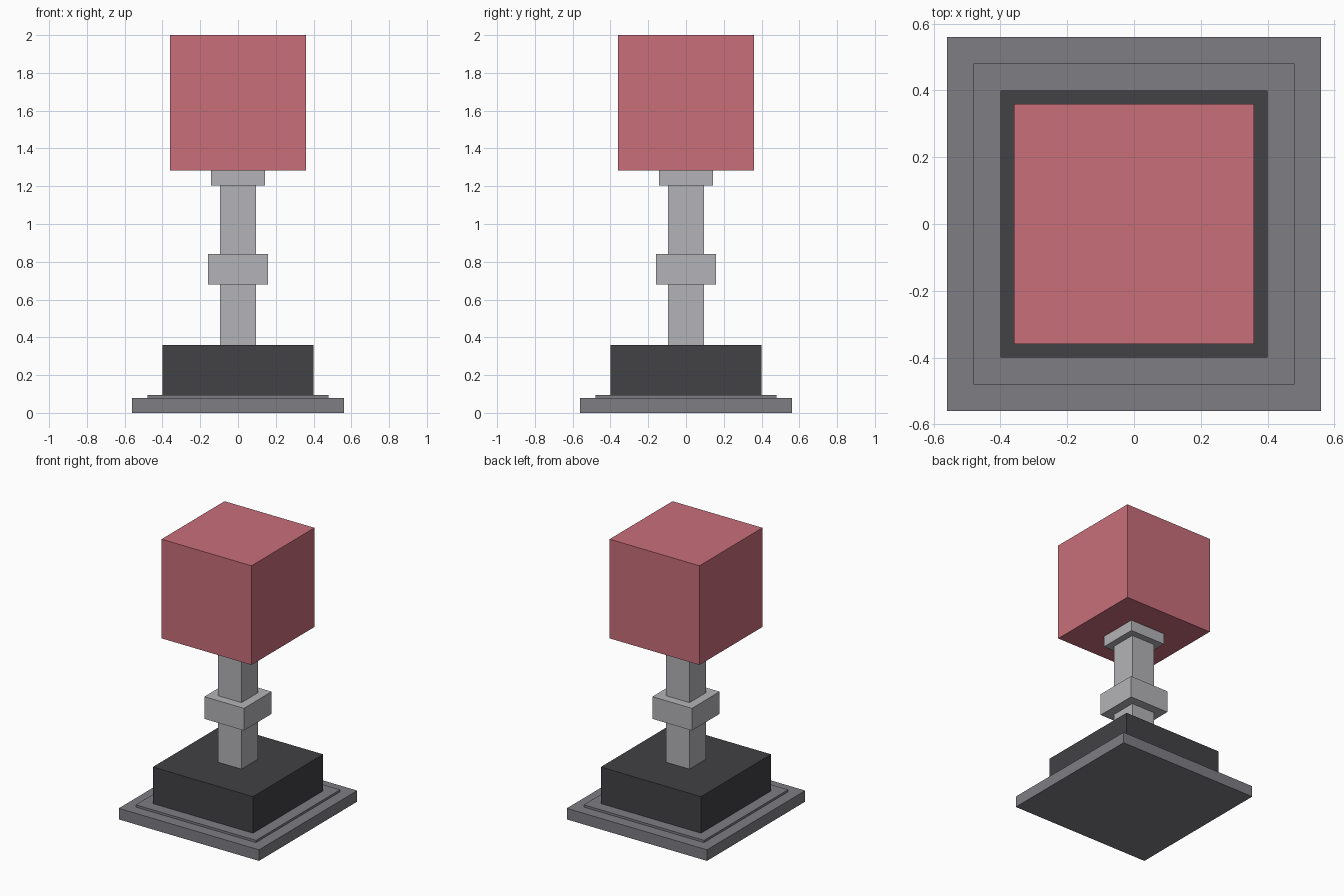
import bpy

default = bpy.data.objects.get("Cube")
if default:
    bpy.data.objects.remove(default, do_unlink=True)


def material(name, rgb):
    mat = bpy.data.materials.new(name)
    mat.use_nodes = True
    color = (*rgb, 1)
    mat.diffuse_color = color
    mat.node_tree.nodes["Principled BSDF"].inputs["Base Color"].default_value = color
    return mat


def block(name, width, bottom, top, mat):
    """Square block centred on the vertical axis."""
    bpy.ops.mesh.primitive_cube_add(size=1, location=(0, 0, (bottom + top) / 2))
    obj = bpy.context.object
    obj.name = name
    obj.scale = (width, width, top - bottom)
    bpy.ops.object.transform_apply(location=False, rotation=False, scale=True)
    obj.data.materials.append(mat)
    return obj


red = material("soft red", (0.58, 0.156, 0.195))
light_grey = material("light grey", (0.456, 0.456, 0.479))
mid_grey = material("mid grey", (0.209, 0.205, 0.227))
charcoal = material("charcoal", (0.054, 0.053, 0.06))

# Stepped base
block("base_slab", 1.12, 0, 0.08, mid_grey)
block("base_step", 0.96, 0.08, 0.096, mid_grey)
block("pedestal", 0.8, 0.096, 0.36, charcoal)

# Stem with its collar and the support under the head
block("stem", 0.188, 0.36, 1.205, light_grey)
block("stem_collar", 0.316, 0.68, 0.84, light_grey)
block("head_support", 0.284, 1.205, 1.284, light_grey)

# Cubic head
block("cube_head", 0.718, 1.284, 2, red)
